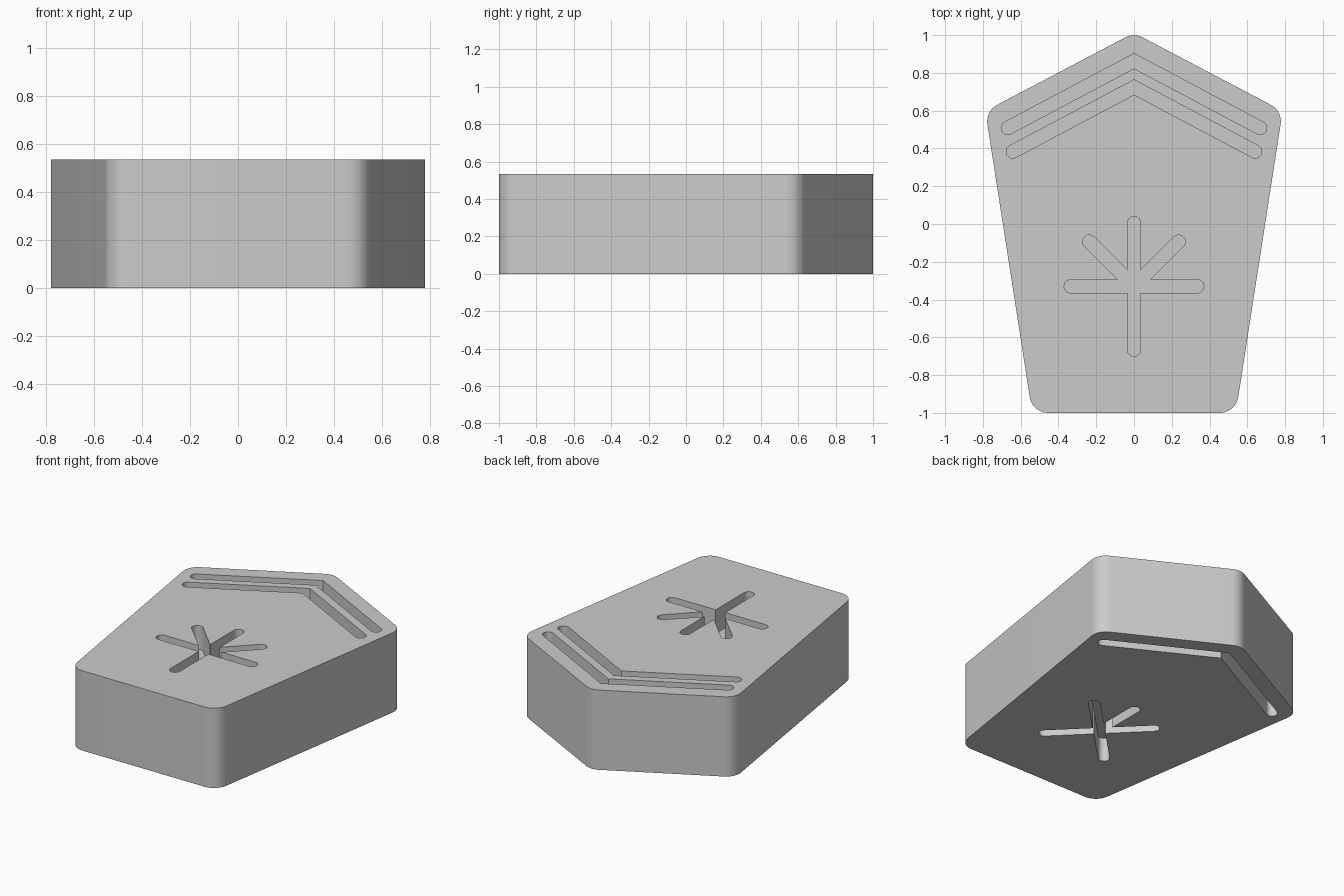
import bpy
import bmesh
from math import atan2, cos, sin, pi, radians
from mathutils import Vector

HEIGHT = 0.535
DEPTH = 0.16      # groove depth
R = 0.035         # groove half width

if "Cube" in bpy.data.objects:
    bpy.data.objects.remove(bpy.data.objects["Cube"])

grey = bpy.data.materials.new("plain_grey")
grey.use_nodes = True
COLOUR = (0.6, 0.6, 0.6, 1)
grey.diffuse_color = COLOUR
grey.node_tree.nodes["Principled BSDF"].inputs["Base Color"].default_value = COLOUR


def prism(name, outline, z0, z1):
    """Extrude a closed counter-clockwise outline from z0 to z1."""
    bm = bmesh.new()
    face = bm.faces.new([bm.verts.new((x, y, z0)) for x, y in outline])
    up = bmesh.ops.extrude_face_region(bm, geom=[face])
    verts = [v for v in up["geom"] if isinstance(v, bmesh.types.BMVert)]
    bmesh.ops.translate(bm, vec=(0, 0, z1 - z0), verts=verts)
    bmesh.ops.recalc_face_normals(bm, faces=bm.faces)
    mesh = bpy.data.meshes.new(name)
    bm.to_mesh(mesh)
    bm.free()
    mesh.materials.append(grey)
    obj = bpy.data.objects.new(name, mesh)
    bpy.context.collection.objects.link(obj)
    return obj


def arc(centre, radius, start, end, steps=12):
    angles = [start + (end - start) * i / steps for i in range(steps + 1)]
    return [Vector(centre) + radius * Vector((cos(a), sin(a))) for a in angles]


def rounded(corners, radius):
    """Round every corner of a convex counter-clockwise polygon."""
    pts = []
    for i, c in enumerate(corners):
        c = Vector(c)
        before = (c - Vector(corners[i - 1])).normalized()
        after = (Vector(corners[(i + 1) % len(corners)]) - c).normalized()
        n0, n1 = Vector((before.y, -before.x)), Vector((after.y, -after.x))
        centre = c - (n0 + n1) * radius / (1 + n0.dot(n1))
        a0, a1 = atan2(n0.y, n0.x), atan2(n1.y, n1.x)
        pts += arc(centre, radius, a0, a1 if a1 > a0 else a1 + 2 * pi)
    return pts


def chevron(apex_y, end_x, slope=-0.531):
    """Mitred groove with round ends, mirrored about x = 0."""
    tilt = atan2(slope, 1)
    miter = R / cos(tilt)
    end = arc((end_x, apex_y + slope * end_x), R, tilt - pi / 2, tilt + pi / 2)
    left = [Vector((-p.x, p.y)) for p in reversed(end)]
    return [Vector((0, apex_y - miter))] + end + [Vector((0, apex_y + miter))] + left


def star(degrees, centre=(0, -0.33), length=0.335):
    """Round-ended arms meeting at a centre, as one outline."""
    pts = []
    for i, d in enumerate(degrees):
        a = radians(d)
        gap = radians((degrees[(i + 1) % len(degrees)] - d) % 360)
        tip = Vector(centre) + length * Vector((cos(a), sin(a)))
        pts += arc(tip, R, a - pi / 2, a + pi / 2)
        notch = a + gap / 2
        pts.append(Vector(centre) + R / sin(gap / 2) * Vector((cos(notch), sin(notch))))
    return pts


# Five-sided block with rounded upright corners
body = prism("body", rounded([(-0.539, -1), (0.539, -1), (0.787, 0.598),
                              (0, 1.012), (-0.787, 0.598)], 0.1), 0, HEIGHT)

# Grooves in the top and the underside
top = (HEIGHT - DEPTH, HEIGHT + 0.1)
under = (-0.1, DEPTH)
cutters = [
    prism("top_outer_chevron", chevron(0.863, 0.668), *top),
    prism("top_inner_chevron", chevron(0.724, 0.641), *top),
    prism("top_star", star([0, 45, 90, 135, 180, 270]), *top),
    prism("under_chevron", chevron(0.863, 0.668), *under),
    prism("under_star", star([45, 90, 135, 225, 315]), *under),
]
for cutter in cutters:
    cut = body.modifiers.new(cutter.name, "BOOLEAN")
    cut.operation = "DIFFERENCE"
    cut.solver = "EXACT"
    cut.object = cutter
    cutter.hide_render = True

# Bake the cuts, then drop the cutters
bpy.context.view_layer.update()
graph = bpy.context.evaluated_depsgraph_get()
cut_mesh = bpy.data.meshes.new_from_object(body.evaluated_get(graph))
body.modifiers.clear()
body.data = cut_mesh
for cutter in cutters:
    bpy.data.objects.remove(cutter)

# Smooth corners with sharp rims
bpy.ops.object.select_all(action="DESELECT")
body.select_set(True)
bpy.context.view_layer.objects.active = body
bpy.ops.object.shade_smooth_by_angle(angle=radians(30))
